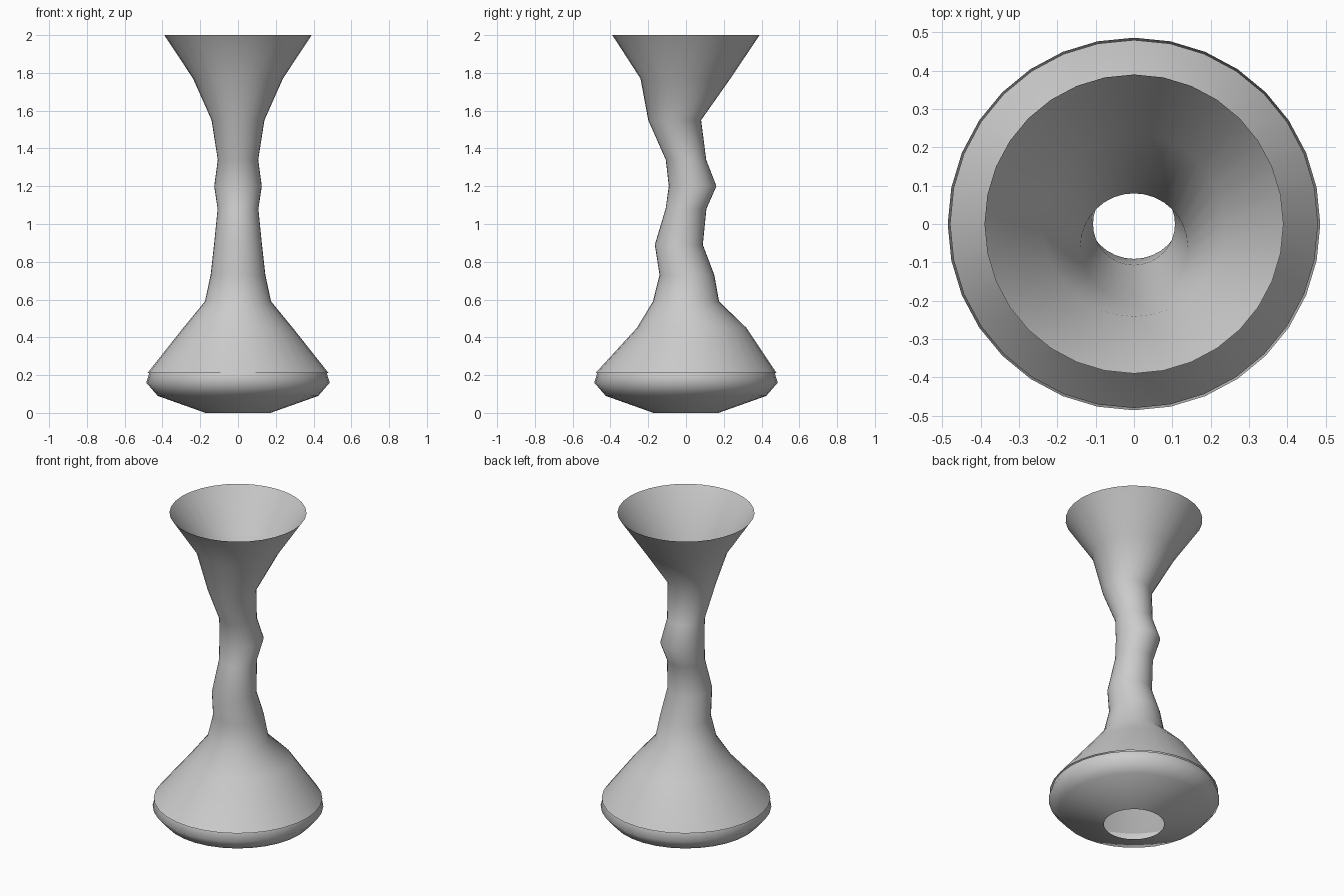
import bpy, bmesh, math

if "Cube" in bpy.data.objects:
    bpy.data.objects.remove(bpy.data.objects["Cube"])

SIDES = 32

grey = bpy.data.materials.new("plain_grey")
grey.diffuse_color = (0.6, 0.6, 0.6, 1)
grey.use_nodes = True
grey.node_tree.nodes["Principled BSDF"].inputs["Base Color"].default_value = grey.diffuse_color


def ring_loft(name, rings):
    """Open smooth shell through circles given as (z, radius, y offset)."""
    bm = bmesh.new()
    loops = []
    for z, r, oy in rings:
        loops.append([bm.verts.new((r * math.sin(2 * math.pi * i / SIDES),
                                    oy - r * math.cos(2 * math.pi * i / SIDES), z))
                      for i in range(SIDES)])
    for a, b in zip(loops, loops[1:]):
        for i in range(SIDES):
            j = (i + 1) % SIDES
            f = bm.faces.new((a[i], a[j], b[j], b[i]))
            f.smooth = True
    mesh = bpy.data.meshes.new(name)
    bm.to_mesh(mesh)
    bm.free()
    mesh.materials.append(grey)
    ob = bpy.data.objects.new(name, mesh)
    bpy.context.collection.objects.link(ob)
    return ob


# Rounded foot with an open hole underneath
ring_loft("base_bowl", [
    (0.00, 0.172, 0), (0.09, 0.425, 0), (0.16, 0.486, 0), (0.21, 0.47, 0)])

# Skirt, wavering neck and flared mouth
ring_loft("vase_body", [
    (0.21, 0.48, 0), (0.45, 0.29, 0.03), (0.59, 0.175, 0),
    (0.73, 0.145, 0.005), (0.89, 0.127, -0.038), (1.08, 0.108, 0),
    (1.20, 0.126, 0.035), (1.34, 0.107, 0), (1.55, 0.14, -0.06),
    (1.77, 0.238, -0.003), (2.00, 0.39, 0)])
